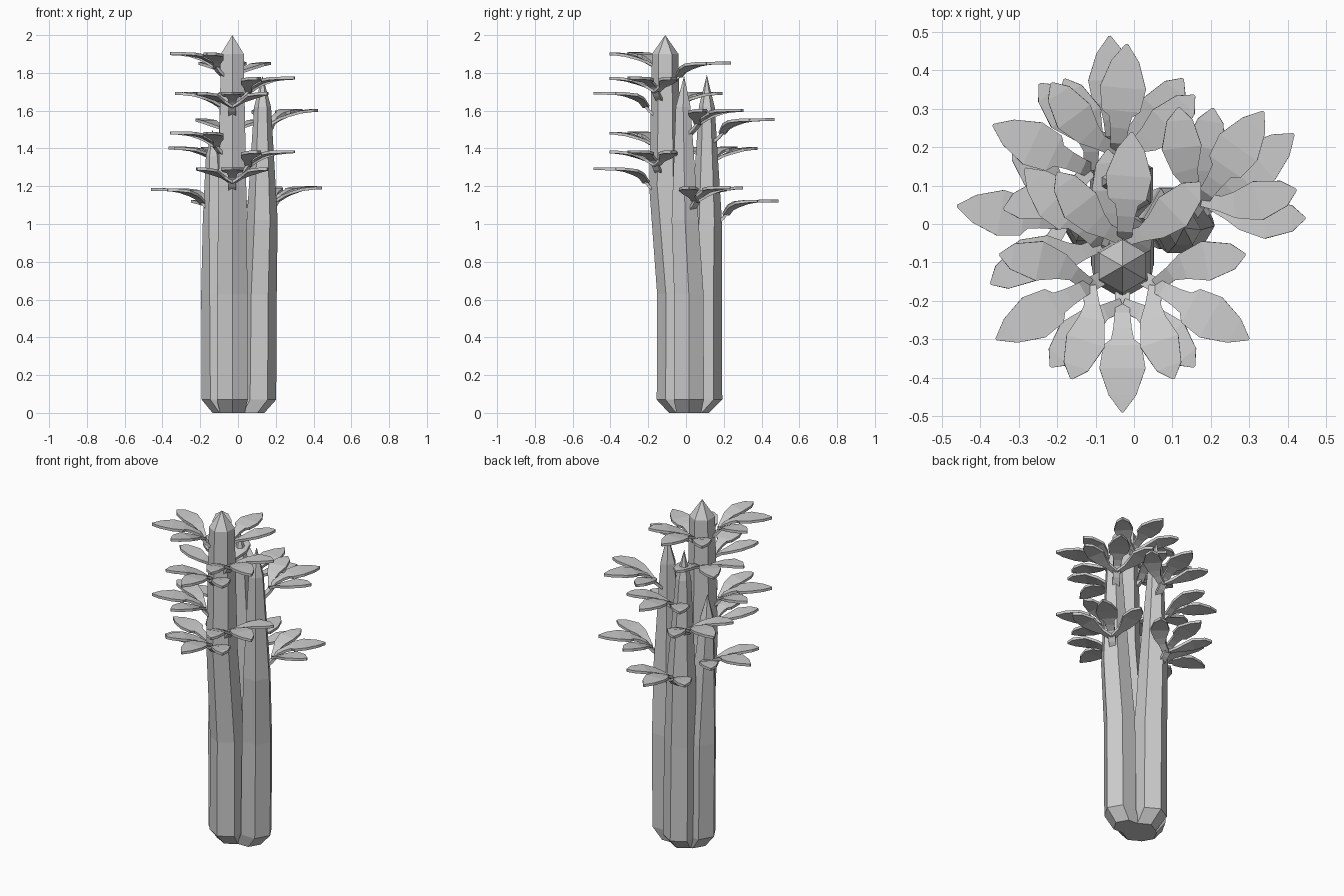
import bpy, bmesh
from math import cos, sin, radians, tau
from mathutils import Vector

if "Cube" in bpy.data.objects:
    bpy.data.objects.remove(bpy.data.objects["Cube"])

# Single flat material
grey = bpy.data.materials.new("plain grey")
grey.use_nodes = True
colour = (0.6, 0.6, 0.6, 1)
grey.diffuse_color = colour
grey.node_tree.nodes["Principled BSDF"].inputs["Base Color"].default_value = colour


def finish(bm, name):
    mesh = bpy.data.meshes.new(name)
    bm.to_mesh(mesh)
    bm.free()
    mesh.materials.append(grey)
    return mesh


def add_object(name, mesh):
    obj = bpy.data.objects.new(name, mesh)
    bpy.context.collection.objects.link(obj)
    return obj


def stalk(name, turn, sections, tip):
    """Six-sided stalk lofted through (x, y, z, radius) and closed to a point."""
    bm = bmesh.new()
    rings = []
    for x, y, z, r in sections:
        angles = [radians(turn) + tau * i / 6 for i in range(6)]
        rings.append([bm.verts.new((x + r * cos(a), y + r * sin(a), z)) for a in angles])
    bm.faces.new(rings[0][::-1])
    top = bm.verts.new(tip)
    for i in range(6):
        j = (i + 1) % 6
        for low, high in zip(rings, rings[1:]):
            bm.faces.new((low[i], low[j], high[j], high[i]))
        bm.faces.new((rings[-1][i], rings[-1][j], top))
    add_object(name, finish(bm, name))


# Four stalks, merging at the base
stalk("front_stalk", -90, [(-.03, -.015, 0, .075), (-.03, -.06, .07, .095), (-.03, -.06, .63, .093),
      (-.03, -.11, 1.2, .085), (-.03, -.11, 1.9, .07)], (-.03, -.11, 2))
stalk("right_stalk", 0, [(.065, .015, 0, .075), (.11, .015, .07, .092), (.115, .015, .63, .09),
      (.128, -.005, 1.02, .082), (.13, -.015, 1.62, .045)], (.13, -.01, 1.785))
stalk("back_stalk", 90, [(-.02, .045, 0, .075), (-.03, .1, .07, .092), (-.035, .1, .63, .09),
      (-.045, .11, 1.02, .08), (-.06, .11, 1.62, .042)], (-.065, .11, 1.79))
stalk("left_stalk", 180, [(-.06, .01, 0, .075), (-.1, .01, .07, .092), (-.105, .01, .63, .09),
      (-.12, 0, 1.03, .066), (-.13, -.01, 1.36, .04)], (-.135, -.01, 1.5))

# Height of a sprig below its leaf tips, by distance from the stalk centre
DROOP = [(.04, -.13), (.08, -.095), (.12, -.046), (.16, -.026), (.21, -.009), (.28, 0), (.4, 0)]


def droop(d):
    for (d0, z0), (d1, z1) in zip(DROOP, DROOP[1:]):
        if d <= d1:
            return z0 + (z1 - z0) * (d - d0) / (d1 - d0)
    return 0


def strip(bm, stations, sink=0):
    """Ribbon through (x, y, half width) stations, drooping towards the stalk."""
    pts = [Vector(s[:2]) for s in stations]
    pairs = []
    for i, (x, y, w) in enumerate(stations):
        along = (pts[min(i + 1, len(pts) - 1)] - pts[max(i - 1, 0)]).normalized()
        side = Vector((-along.y, along.x)) * w
        z = droop(pts[i].length) - sink
        pairs.append([bm.verts.new((*(pts[i] + k * side), z)) for k in (1, -1)])
    for (a, b), (c, d) in zip(pairs, pairs[1:]):
        bm.faces.new((a, b, d, c))


# Sprig: curved stem with a centre leaf and two mirrored side leaves
bm = bmesh.new()
strip(bm, [(.04, 0, .019), (.08, 0, .019), (.12, 0, .02), (.16, 0, .024), (.19, 0, .03),
           (.205, 0, .05), (.265, 0, .06), (.335, 0, .036), (.38, 0, .003)])
for m in (1, -1):
    strip(bm, [(.1, 0, .018), (.118, .045 * m, .02), (.137, .078 * m, .034),
               (.18, .12 * m, .052), (.235, .165 * m, .034), (.262, .187 * m, .003)], .002)
sprig = finish(bm, "sprig")

# Sprigs per stalk: centre, then (direction, height, outward shift)
SPRIGS = {
    "front": ((-.03, -.11), [(210, 1.91, 0), (86, 1.86, -.03), (330, 1.78, 0), (270, 1.70, 0),
                             (135, 1.70, -.02), (210, 1.49, 0), (330, 1.39, 0), (270, 1.30, 0)]),
    "right": ((.125, -.01), [(55, 1.61, -.01), (40, 1.2, 0)]),
    "back": ((-.05, .11), [(85, 1.56, -.02), (155, 1.41, -.03), (92, 1.13, 0)]),
    "left": ((-.1, -.01), [(171, 1.19, -.015)]),
}
for stem, ((x, y), items) in SPRIGS.items():
    for n, (angle, z, shift) in enumerate(items, 1):
        a = radians(angle)
        leaf = add_object(f"{stem}_sprig_{n}", sprig)
        leaf.location = (x + shift * cos(a), y + shift * sin(a), z)
        leaf.rotation_euler.z = a
        thick = leaf.modifiers.new("thickness", "SOLIDIFY")
        thick.thickness = 0.015
        thick.offset = -1
